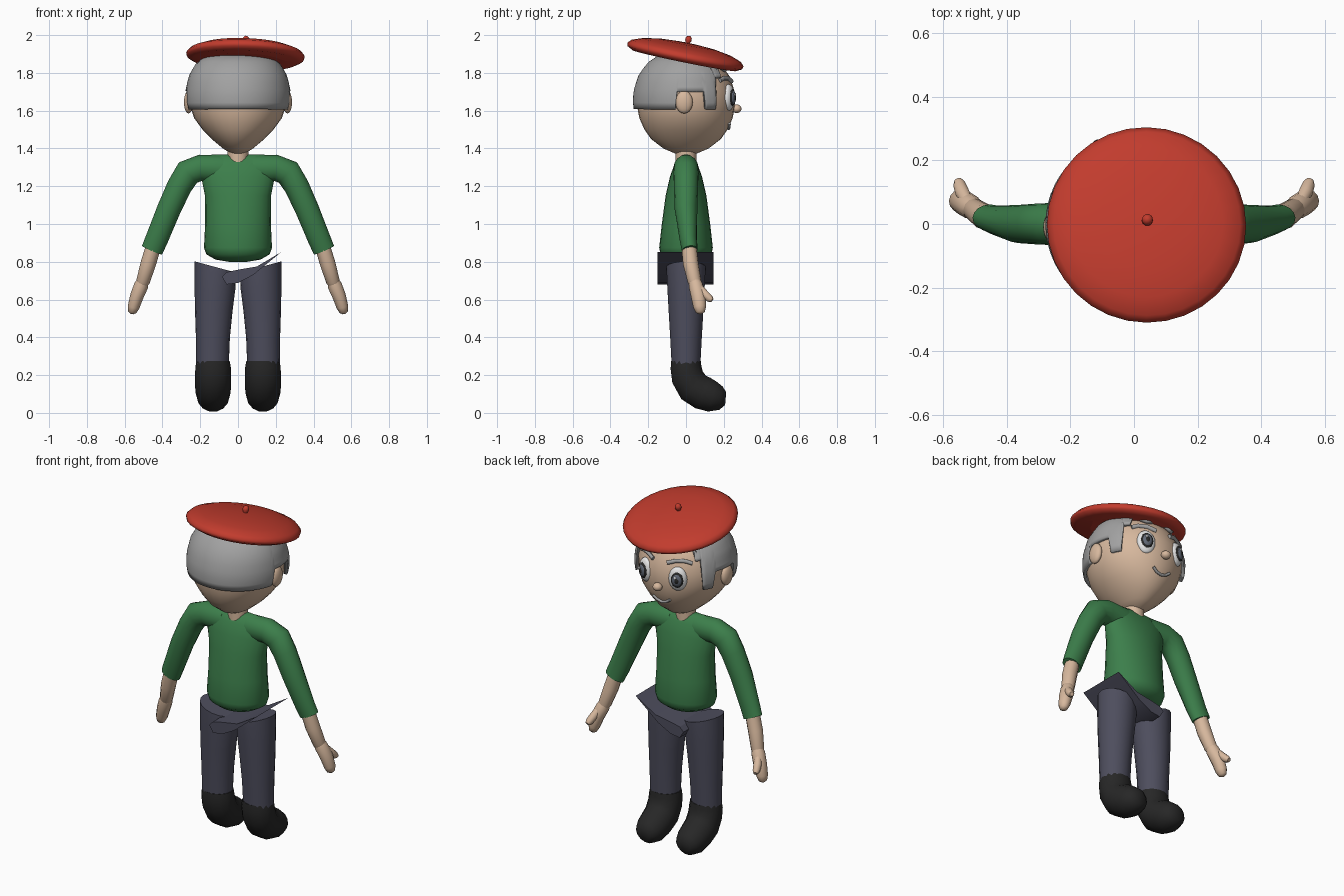
import bpy, bmesh, math
from mathutils import Vector, Matrix

cube = bpy.data.objects.get("Cube")
if cube:
    bpy.data.objects.remove(cube)


def material(name, r, g, b):
    m = bpy.data.materials.new(name)
    m.use_nodes = True
    m.diffuse_color = (r, g, b, 1)
    bsdf = next(n for n in m.node_tree.nodes if n.type == 'BSDF_PRINCIPLED')
    bsdf.inputs["Base Color"].default_value = (r, g, b, 1)
    return m


RED = material("beret red", .54, .045, .027)
GREEN = material("sweater green", .045, .21, .07)
NAVY = material("trouser slate", .075, .075, .11)
BLACK = material("boot black", .02, .02, .02)
SKIN = material("skin", .68, .48, .34)
GREY = material("hair grey", .36, .36, .36)
WHITE = material("eye white", .8, .8, .8)
IRIS = material("iris grey", .12, .14, .18)


def finish(name, bm, mat, angle=45):
    bmesh.ops.recalc_face_normals(bm, faces=bm.faces)
    me = bpy.data.meshes.new(name)
    bm.to_mesh(me)
    bm.free()
    me.materials.append(mat)
    me.shade_smooth()
    me.set_sharp_from_angle(angle=math.radians(angle))
    ob = bpy.data.objects.new(name, me)
    bpy.context.collection.objects.link(ob)
    return ob


def bridge(bm, rings):
    for a, b in zip(rings, rings[1:]):
        n = len(a)
        for i in range(n):
            j = (i + 1) % n
            bm.faces.new((a[i], a[j], b[j], b[i]))


# Skin a path of (x, y, z, radius_u, radius_v) rings
def loft(name, path, mat, ref=(1, 0, 0), sides=16, side=1, angle=50):
    bm = bmesh.new()
    pts = [Vector((p[0] * side, p[1], p[2])) for p in path]
    rings = []
    for i, p in enumerate(path):
        t = (pts[min(i + 1, len(pts) - 1)] - pts[max(i - 1, 0)]).normalized()
        u = Vector(ref)
        u = (u - t * u.dot(t)).normalized()
        v = t.cross(u)
        rv = p[4] if len(p) > 4 else p[3]
        rings.append([bm.verts.new(pts[i] + u * p[3] * math.cos(a) + v * rv * math.sin(a))
                      for a in (math.tau * k / sides for k in range(sides))])
    bridge(bm, rings)
    bm.faces.new(rings[0])
    bm.faces.new(rings[-1])
    return finish(name, bm, mat, angle)


def ball(name, loc, size, mat, turn=0, seg=20):
    bm = bmesh.new()
    bmesh.ops.create_uvsphere(bm, u_segments=seg, v_segments=seg // 2, radius=1)
    bm.transform(Matrix.Translation(loc) @ Matrix.Rotation(turn, 4, 'Z')
                 @ Matrix.Diagonal((*size, 1)))
    return finish(name, bm, mat, 180)


# Head: height, half width, half depth
HEAD = [(1.37, .03, .05), (1.4, .08, .12), (1.45, .14, .185), (1.5, .188, .22),
        (1.56, .232, .247), (1.63, .256, .26), (1.7, .258, .258), (1.78, .24, .232),
        (1.84, .205, .19), (1.88, .15, .13)]
loft("head", [(0, 0, z, w, d) for z, w, d in HEAD], SKIN, sides=32, angle=80)
loft("neck", [(0, 0, 1.31, .055), (0, 0, 1.41, .055)], SKIN)


def on_head(az, z, out=0):
    for a, b in zip(HEAD, HEAD[1:]):
        if z <= b[0]:
            break
    f = (z - a[0]) / (b[0] - a[0])
    w, d = (a[k] + f * (b[k] - a[k]) + out for k in (1, 2))
    return Vector((w * math.cos(az), d * math.sin(az), z))


def face_point(x, z, out=0):
    w = on_head(0, z).x
    return on_head(math.acos(x / w), z, out)


# Hair: hairline height by direction, -90 at the back to 90 at the brow
def hairline(deg):
    if deg < -12:
        return 1.61
    if deg < 22:
        return 1.70
    if deg < 36:
        return 1.61
    if deg < 46:
        return 1.77
    return 1.82 + .015 * math.sin(math.radians(deg * 9))


bm = bmesh.new()
COLS, ROWS = 180, 8
rings = []
for r in range(ROWS + 1):
    ring = []
    for c in range(COLS):
        az = math.tau * c / COLS
        low = hairline(math.degrees(math.asin(math.sin(az))))
        ring.append(bm.verts.new(on_head(az, low + (1.878 - low) * r / ROWS, .003)))
    rings.append(ring)
bridge(bm, rings)
bm.faces.new(rings[-1])
hair = finish("hair", bm, GREY, 50)
mod = hair.modifiers.new("thickness", 'SOLIDIFY')
mod.thickness, mod.offset = .018, 1

# Beret: lens turned about a tilted axis
lens = [(.01, -.045), (.2, -.05), (.28, -.048), (.31, -.032), (.314, -.015),
        (.295, .005), (.24, .025), (.15, .04), (.06, .046), (.01, .047)]
beret = loft("beret", [(0, 0, z, r) for r, z in lens], RED, sides=32, angle=70)
stalk = loft("beret_stalk", [(0, 0, z, r) for z, r in
             ((.03, .01), (.05, .012), (.06, .018), (.075, .017), (.085, .007))], RED, sides=10)
tilt = Matrix.Translation((.04, 0, 1.912)) @ Matrix.Rotation(math.radians(-11.5), 4, 'X') \
    @ Matrix.Rotation(math.radians(2), 4, 'Y')
for ob in (beret, stalk):
    ob.data.transform(tilt)

# Face centre: nose and smiling mouth
ball("nose", (0, .268, 1.61), (.027, .026, .023), SKIN)
smile = [face_point(x, 1.505 + 9 * x * x, .004) for x in (-.055, -.03, 0, .03, .055)]
loft("mouth", [(*p, .008) for p in smile], GREY, ref=(0, 0, 1), sides=8)

# Sweater body
loft("sweater_body", [(0, 0, .8, .05, .04), (0, 0, .812, .12, .1), (0, 0, .84, .168, .135),
     (0, 0, .875, .18, .142), (0, 0, 1, .174, .128), (0, 0, 1.15, .175, .108),
     (0, 0, 1.25, .195, .085), (0, 0, 1.32, .2, .06), (0, 0, 1.355, .18, .035),
     (0, 0, 1.367, .14, .015)], GREEN, sides=24, angle=80)

for side, label in ((1, "left"), (-1, "right")):
    # Features
    turn = -.38 * side
    out = Vector((.37 * side, .93, 0))
    eye = Vector((.105 * side, .226, 1.67))
    ball(label + "_eye", eye, (.052, .028, .07), WHITE, turn)
    ball(label + "_iris_rim", eye + out * .016, (.036, .019, .047), BLACK, turn)
    ball(label + "_iris", eye + out * .022, (.029, .0165, .038), IRIS, turn)
    ball(label + "_pupil", eye + out * .029, (.015, .0125, .02), BLACK, turn)
    ball(label + "_eye_glint", eye + out * .037 + Vector((.008, 0, .016)),
         (.007, .005, .009), WHITE, turn, 10)
    brow = [face_point(x * side, z, .006) for x, z in
            ((.045, 1.755), (.09, 1.772), (.135, 1.772), (.165, 1.76))]
    loft(label + "_eyebrow", [(*p, .012, .01) for p in brow], GREY, ref=(0, 0, 1),
         sides=8)
    ball(label + "_ear", (.262 * side, -.01, 1.645), (.024, .046, .06), SKIN)

    # Sleeve, forearm, hand and thumb
    loft(label + "_sleeve", [(.08, 0, 1.29, .06, .075), (.2, 0, 1.297, .066, .07),
         (.265, 0, 1.272, .066, .072), (.31, 0, 1.2, .064, .066), (.365, 0, 1.08, .06, .063),
         (.43, .012, .92, .046, .06), (.455, .02, .862, .042, .058)], GREEN,
         ref=(0, 1, 0), side=side)
    loft(label + "_forearm", [(.445, .015, .89, .04), (.475, .025, .79, .041),
         (.503, .045, .695, .036), (.508, .05, .68, .03)], SKIN, ref=(0, 1, 0),
         sides=12, side=side)
    loft(label + "_hand", [(.502, .045, .705, .03), (.512, .052, .675, .038),
         (.535, .066, .62, .04, .036), (.553, .073, .56, .034, .031),
         (.56, .076, .533, .024, .022), (.562, .077, .524, .008)], SKIN, ref=(0, 1, 0),
         sides=12, side=side)
    loft(label + "_thumb", [(.525, .07, .665, .02), (.54, .098, .63, .023),
         (.55, .125, .605, .02), (.554, .138, .596, .012)], SKIN, ref=(1, 0, 0),
         sides=10, side=side)

    # Trouser leg with a slanted waist, and boot
    leg = loft(label + "_trouser_leg", [(.135, 0, .25, .086, .077), (.133, 0, .4, .09, .085),
               (.128, 0, .55, .1, .094), (.122, 0, .66, .108, .1), (.12, 0, .74, .11, .104),
               (.12, 0, .78, .109, .104)], NAVY, sides=18, side=side)
    for v in leg.data.vertices:
        if v.co.z > .77:
            v.co.z = .74 + .27 * abs(v.co.x)
    loft(label + "_boot", [(.132, 0, .275, .088, .08), (.132, 0, .24, .094, .084),
         (.132, .008, .19, .095, .088), (.132, .04, .135, .095, .092),
         (.132, .09, .105, .092, .092), (.132, .14, .086, .086, .084),
         (.132, .185, .078, .068, .064), (.132, .21, .076, .04, .035)], BLACK,
         sides=14, side=side)

# Folded waist flap: wedge profile drawn out front to back
fold = [(.23, .852), (.1, .775), (0, .758), (-.06, .745), (-.085, .72), (-.06, .68),
        (0, .688), (.08, .73)]
bm = bmesh.new()
ends = [[bm.verts.new((x, y, z)) for x, z in fold] for y in (-.15, .145)]
bridge(bm, ends)
for end in ends:
    bm.faces.new(end)
finish("waist_flap", bm, NAVY, 30)
